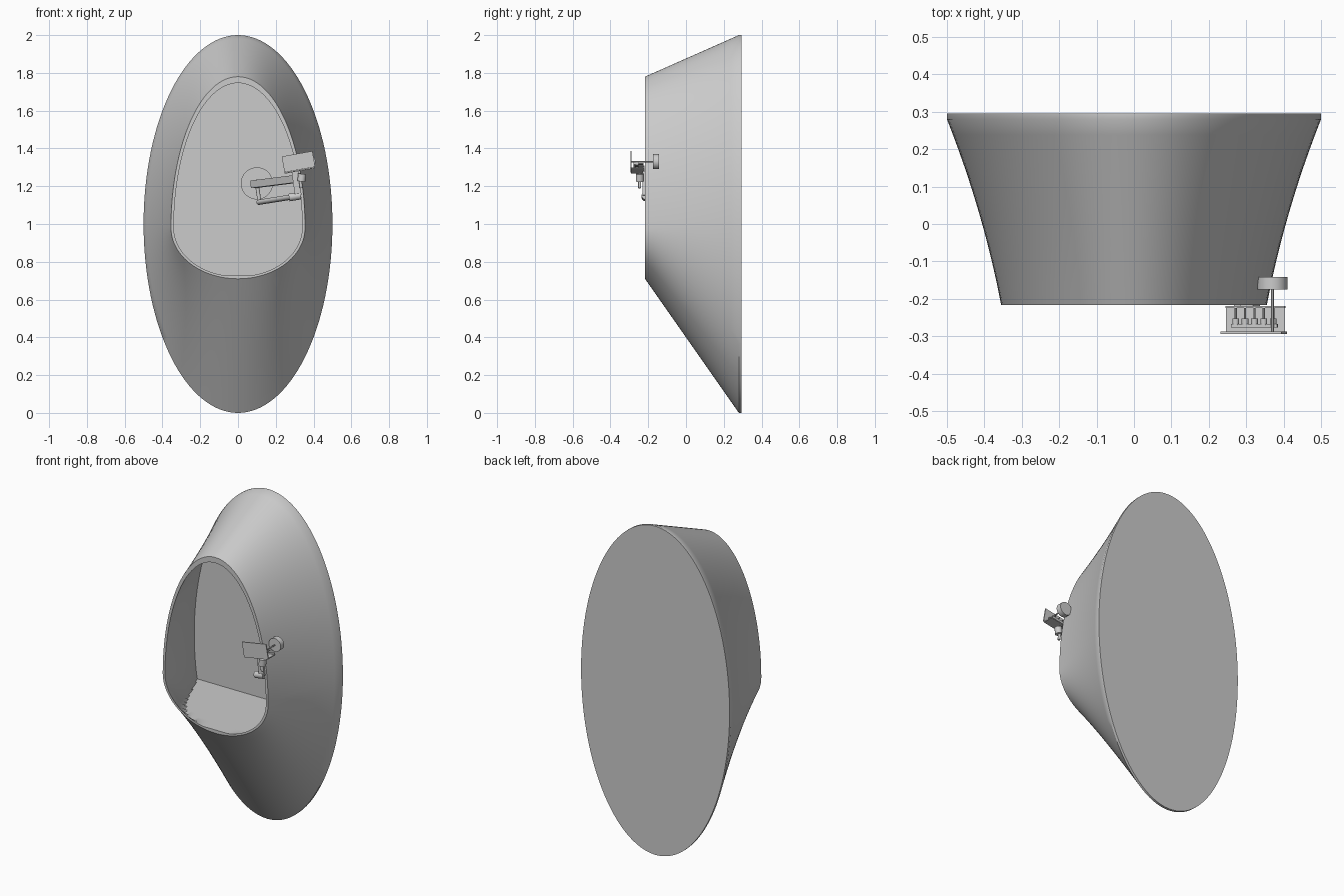
import bpy, bmesh, math
from mathutils import Vector, Matrix

if "Cube" in bpy.data.objects:
    bpy.data.objects.remove(bpy.data.objects["Cube"])

N = 128
Y_FRONT, Y_BACK, Y_END = -0.217, 0.28, 0.295
FLOOR_Z = 0.73


def finish(name, bm, smooth=True):
    bmesh.ops.recalc_face_normals(bm, faces=bm.faces)
    me = bpy.data.meshes.new(name)
    bm.to_mesh(me)
    bm.free()
    ob = bpy.data.objects.new(name, me)
    bpy.context.collection.objects.link(ob)
    if smooth:
        bpy.ops.object.select_all(action='DESELECT')
        ob.select_set(True)
        bpy.context.view_layer.objects.active = ob
        bpy.ops.object.shade_smooth_by_angle(angle=math.radians(30))
    return ob


def section(t, y, inset=0.0, floor=None):
    """Blend from the egg-shaped mouth (t=0) to the back ellipse (t=1)."""
    pts = []
    s = 0.65 * t + 0.35 * t * t
    for i in range(N):
        a = 2 * math.pi * i / N
        c, n = math.cos(a), math.sin(a)
        half = 0.355 * (1 - s) + 0.5 * s
        rise = (0.80 if n > 0 else 0.27) * (1 - t) + t
        f = 1 - inset / half
        z = 0.98 * (1 - t) + t + rise * f * n
        if floor:
            z = max(z, floor)
        pts.append((half * f * c, y, z))
    return pts


# Hollow shell: back plate, flared outside, thin rim, inside wall with flat floor
steps = 12
rings = [section(1, Y_END), section(1, Y_BACK)]
for k in range(steps - 1, -1, -1):
    t = k / steps
    rings.append(section(t, Y_FRONT + t * (Y_BACK - Y_FRONT)))
for k in range(steps + 1):
    t = k / steps
    rings.append(section(t, Y_FRONT + t * (Y_BACK - 0.008 - Y_FRONT), 0.015, FLOOR_Z))
bm = bmesh.new()
loops = [[bm.verts.new(p) for p in r] for r in rings]
for a, b in zip(loops, loops[1:]):
    for i in range(N):
        j = (i + 1) % N
        bm.faces.new((a[i], a[j], b[j], b[i]))
bm.faces.new(loops[0])
bm.faces.new(loops[-1])
finish("shell", bm)


def rod(name, p, q, r, sides=24):
    p, q = Vector(p), Vector(q)
    d = q - p
    m = Matrix.Translation((p + q) / 2) @ d.to_track_quat('Z', 'Y').to_matrix().to_4x4()
    bm = bmesh.new()
    bmesh.ops.create_cone(bm, cap_ends=True, segments=sides, radius1=r, radius2=r,
                          depth=d.length, matrix=m)
    return finish(name, bm)


def box(name, centre, size, tilt=0.0):
    m = (Matrix.Translation(centre) @ Matrix.Rotation(math.radians(-tilt), 4, 'Y')
         @ Matrix.Diagonal((*size, 1)))
    bm = bmesh.new()
    bmesh.ops.create_cube(bm, size=1, matrix=m)
    return finish(name, bm, False)


def beam(name, p, q, w, h):
    p, q = Vector(p), Vector(q)
    d = q - p
    m = (Matrix.Translation((p + q) / 2) @ d.to_track_quat('X', 'Z').to_matrix().to_4x4()
         @ Matrix.Diagonal((d.length, w, h, 1)))
    bm = bmesh.new()
    bmesh.ops.create_cube(bm, size=1, matrix=m)
    return finish(name, bm, False)


# Wall mount and folding arm inside the shell
rod("wall_disc", (0.10, 0.274, 1.215), (0.10, 0.245, 1.215), 0.085, 48)
rod("mount_post", (0.10, 0.25, 1.215), (0.10, 0.19, 1.215), 0.02)
beam("upper_arm", (0.08, 0.20, 1.21), (0.32, -0.20, 1.24), 0.03, 0.04)
rod("lower_arm", (0.11, 0.20, 1.115), (0.33, -0.19, 1.15), 0.014)
rod("arm_link", (0.10, 0.20, 1.21), (0.115, 0.195, 1.11), 0.01)

# Elbow joints near the mouth
box("elbow_bracket", (0.31, -0.215, 1.215), (0.035, 0.03, 0.13), 8)
rod("elbow_collar", (0.27, -0.215, 1.14), (0.33, -0.215, 1.15), 0.02)
rod("elbow_pin", (0.335, -0.245, 1.19), (0.325, -0.245, 1.27), 0.008)
rod("swivel_hub", (0.335, -0.245, 1.225), (0.34, -0.245, 1.265), 0.021)

# Tilted instrument head: screen, shelf, rear rail and dials
TILT = 10
box("screen", (0.32, -0.291, 1.33), (0.165, 0.006, 0.085), TILT)
box("shelf", (0.325, -0.257, 1.283), (0.16, 0.066, 0.006), TILT)
box("rear_rail", (0.325, -0.222, 1.288), (0.16, 0.005, 0.014), TILT)
box("dial_bar", (0.322, -0.272, 1.31), (0.125, 0.010, 0.014), TILT)
for i in range(5):
    x = 0.272 + 0.025 * i
    z = 1.31 + (x - 0.322) * math.tan(math.radians(TILT))
    rod(f"dial_{i + 1}", (x, -0.270, z), (x, -0.252, z), 0.009, 16)
    rod(f"dial_stem_{i + 1}", (x, -0.252, z), (x, -0.224, z), 0.003, 8)

# Drum behind the head on a thin spindle
rod("drum", (0.37, -0.175, 1.33), (0.37, -0.142, 1.33), 0.04, 32)
rod("drum_spindle", (0.37, -0.29, 1.33), (0.37, -0.17, 1.33), 0.004, 12)
